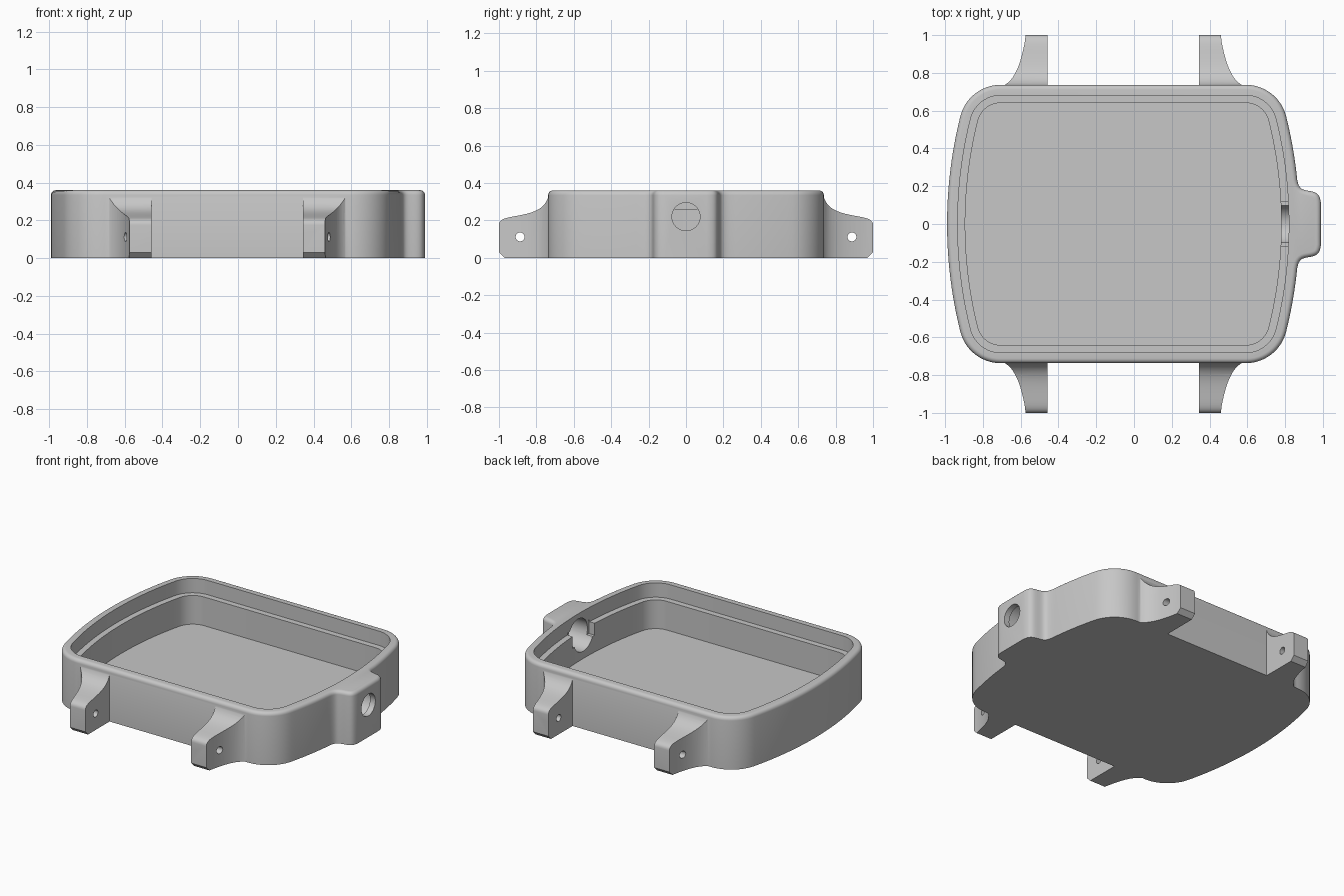
import bpy, bmesh
from math import sin, cos, asin, pi, radians
from mathutils import Vector
from mathutils.geometry import interpolate_bezier

cube = bpy.data.objects.get("Cube")
if cube:
    bpy.data.objects.remove(cube)

HEIGHT, LEDGE, FLOOR = 0.36, 0.262, 0.065
MID = -0.057                      # body centre in x; the boss offsets the whole
HALF_X, HALF_Y = 0.933, 0.737
SIDE_R, CORNER_R = 2.35, 0.22     # bowed side and corner radii

grey = bpy.data.materials.new("satin grey")
grey.use_nodes = True
colour = (0.57, 0.57, 0.57, 1)
grey.diffuse_color = colour
grey.node_tree.nodes["Principled BSDF"].inputs["Base Color"].default_value = colour


def bezier(a, b, c, d, n=9):
    pts = interpolate_bezier(*(Vector((p[0], p[1], 0)) for p in (a, b, c, d)), n)
    return [(p.x, p.y) for p in pts]


def half_outline(off=0, boss=False):
    """Right half of the case outline, from the top flat to the bottom flat."""
    cy = HALF_Y - CORNER_R
    side_x = HALF_X - SIDE_R
    meet = asin(cy / (SIDE_R - CORNER_R))
    corner_x = side_x + (SIDE_R - CORNER_R) * cos(meet)
    r, big = CORNER_R - off, SIDE_R - off
    pts = []
    for i in range(13):
        a = pi / 2 + (meet - pi / 2) * i / 12
        pts.append((corner_x + r * cos(a), cy + r * sin(a)))
    stop = asin(0.235 / big) if boss else 0
    for i in range(1, 13):
        a = meet + (stop - meet) * i / 12
        pts.append((side_x + big * cos(a), big * sin(a)))
    if boss:
        pts += bezier(pts[-1], (0.93, 0.185), (0.945, 0.182), (0.985, 0.175))[1:]
        pts += bezier(pts[-1], (1.03, 0.168), (1.042, 0.155), (1.047, 0.11))[1:]
    return pts + [(x, -y) for x, y in reversed(pts) if y > 1e-5]


def outline(off=0, boss=False):
    left = [(-x, y) for x, y in half_outline(off)]
    return [(x + MID, y) for x, y in half_outline(off, boss) + left[::-1]]


def prism(name, pts, lo, hi, axis="z", bevel=0):
    """Extrude a 2D profile along z, or a (y, z) profile along x."""
    place = (lambda p, h: (p[0], p[1], h)) if axis == "z" else (lambda p, h: (h, p[0], p[1]))
    bm = bmesh.new()
    base = bm.faces.new([bm.verts.new(place(p, lo)) for p in pts])
    top = bmesh.ops.extrude_face_region(bm, geom=[base])["geom"]
    shift = Vector(place((0, 0), hi - lo))
    bmesh.ops.translate(bm, vec=shift, verts=[g for g in top if isinstance(g, bmesh.types.BMVert)])
    bmesh.ops.recalc_face_normals(bm, faces=bm.faces)
    if bevel:
        rim = [e for e in bm.edges if all(v.co.z > hi - 1e-4 for v in e.verts)]
        bmesh.ops.bevel(bm, geom=rim, offset=bevel, segments=5, profile=0.5,
                        affect='EDGES', clamp_overlap=False)
    mesh = bpy.data.meshes.new(name)
    bm.to_mesh(mesh)
    bm.free()
    mesh.materials.append(grey)
    obj = bpy.data.objects.new(name, mesh)
    bpy.context.collection.objects.link(obj)
    return obj


def rod(name, y, z, r, lo, hi, n=48):
    ring = [(y + r * cos(2 * pi * i / n), z + r * sin(2 * pi * i / n)) for i in range(n)]
    return prism(name, ring, lo, hi, "x")


def combine(target, tool, operation):
    mod = target.modifiers.new("combine", 'BOOLEAN')
    mod.object, mod.operation, mod.solver = tool, operation, 'EXACT'
    bpy.context.view_layer.objects.active = target
    bpy.ops.object.modifier_apply(modifier=mod.name)
    bpy.data.objects.remove(tool)


def lug(sx, sy):
    """Strap lug: flared plan shape cut by a swept side profile."""
    plan = [(0.402, 0.70), (0.402, 1.0), (0.517, 1.0)]
    plan += bezier((0.522, 0.96), (0.545, 0.84), (0.58, 0.742), (0.655, 0.726), 14)
    plan += [(0.655, 0.70)]
    side = [(0.69, 0), (0.97, 0), (1.0, 0.03)]
    side += bezier((1.0, 0.175), (1.0, 0.205), (0.97, 0.212), (0.93, 0.22))
    side += bezier((0.93, 0.22), (0.83, 0.238), (0.755, 0.25), (0.733, 0.335), 14)[1:]
    side += [(0.69, 0.335)]
    body = prism("lug", [(MID + sx * x, sy * y) for x, y in plan], -0.1, 0.5)
    swept = prism("lug_side", [(sy * y, z) for y, z in side], -0.9, 0.9, "x")
    combine(body, swept, 'INTERSECT')
    return body


# Case shell with side boss and rounded rim
case = prism("watch_case", outline(0, True), 0, HEIGHT, bevel=0.025)

# Strap lugs at the four corners
for sx in (-1, 1):
    for sy in (-1, 1):
        combine(case, lug(sx, sy), 'UNION')

# Stepped cavity: wide seat for the cover above, deeper well below
combine(case, prism("seat_cutter", outline(0.056), LEDGE, 0.6), 'DIFFERENCE')
combine(case, prism("well_cutter", outline(0.096), FLOOR, 0.5), 'DIFFERENCE')

# Side button bore: narrow mouth, wider chamber, and a notch through the ledge
combine(case, rod("mouth_cutter", 0, 0.22, 0.075, 0.6, 1.2), 'DIFFERENCE')
combine(case, rod("chamber_cutter", 0, 0.22, 0.105, 0.6, 0.95), 'DIFFERENCE')
notch = [(-0.12, 0.18), (0.12, 0.18), (0.12, 0.275), (-0.12, 0.275)]
combine(case, prism("notch_cutter", notch, 0.6, 0.822, "x"), 'DIFFERENCE')

# Strap pin holes through the lugs
for y in (-0.887, 0.887):
    combine(case, rod("pin_cutter", y, 0.112, 0.024, -1, 1, 24), 'DIFFERENCE')

bpy.ops.object.select_all(action='DESELECT')
case.select_set(True)
bpy.context.view_layer.objects.active = case
bpy.ops.object.shade_smooth_by_angle(angle=radians(30))
